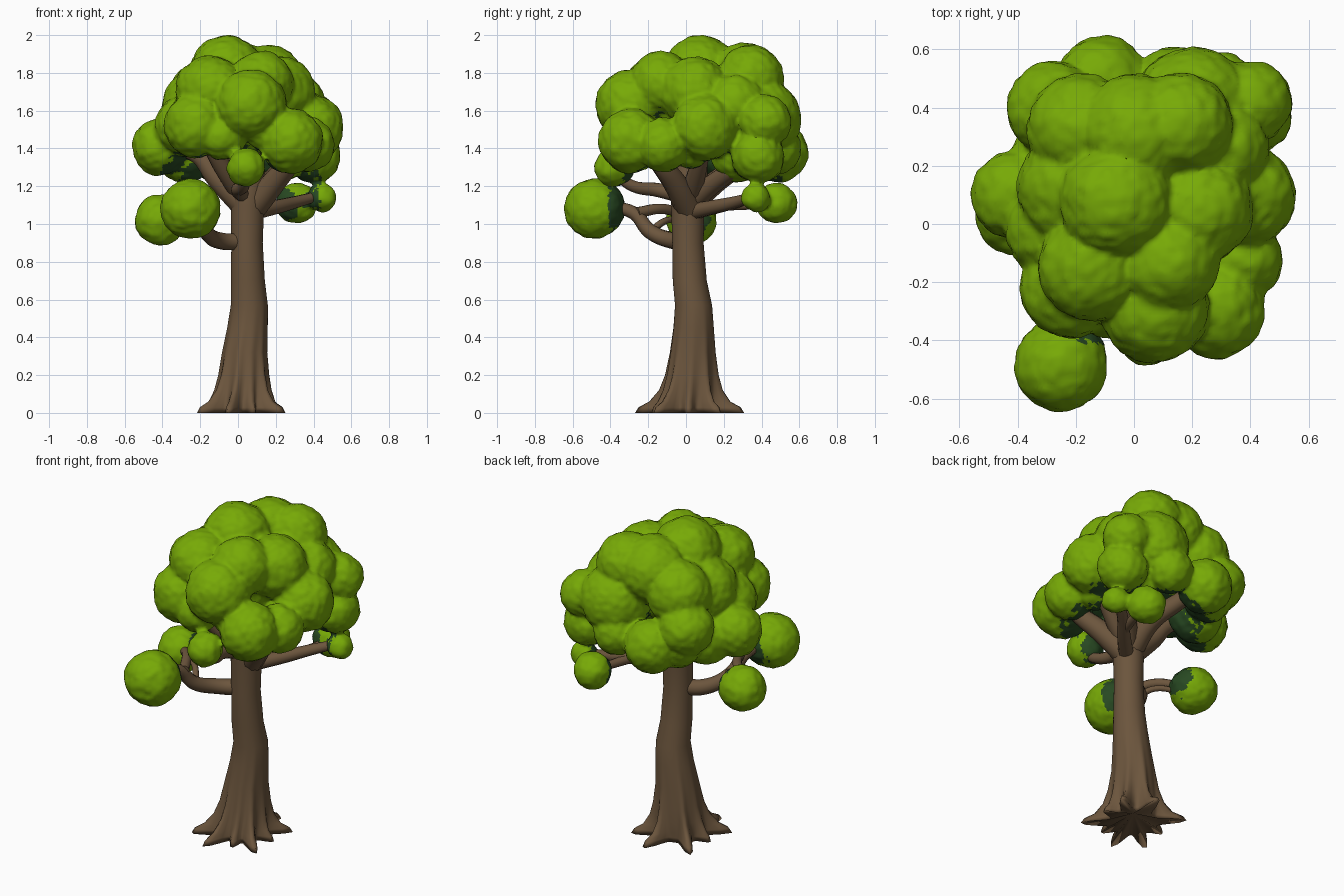
import bpy, bmesh, math
from mathutils import Vector, Matrix, noise

cube = bpy.data.objects.get("Cube")
if cube:
    bpy.data.objects.remove(cube, do_unlink=True)


def material(name, rgb):
    m = bpy.data.materials.new(name)
    m.use_nodes = True
    m.diffuse_color = (*rgb, 1)
    m.node_tree.nodes["Principled BSDF"].inputs["Base Color"].default_value = (*rgb, 1)
    return m


bark = material("brown bark", (0.15, 0.092, 0.047))
leaf = material("leaf green", (0.185, 0.4, 0.002))
shade_leaf = material("dark inner leaf green", (0.021, 0.066, 0.016))


def add_object(name, data, *mats):
    ob = bpy.data.objects.new(name, data)
    bpy.context.collection.objects.link(ob)
    for m in mats:
        data.materials.append(m)
    return ob


# Trunk: stacked rings (x, y, z, radius, root flare)
RINGS = [(.02, .02, .012, .135, .165), (.02, .02, .03, .135, .145), (.02, .02, .06, .137, .085),
         (.025, .025, .12, .134, .04), (.03, .03, .2, .126, .02), (.035, .035, .32, .116, .008),
         (.05, .04, .45, .106, .003), (.06, .04, .57, .098, 0), (.052, .02, .7, .09, 0),
         (.048, .01, .9, .083, 0), (.05, .01, 1.1, .088, 0), (.05, .015, 1.22, .1, 0),
         (.05, .03, 1.34, .085, 0), (.04, .05, 1.5, .06, 0)]
# Root directions in degrees and relative lengths
ROOTS = [(-2, .5), (36, .9), (78, 1.0), (135, 1.0), (178, .45), (217, .98),
         (255, 1.0), (288, .5), (319, 1.0)]
SIDES = 72


def root_shape(angle):
    total = 0
    for deg, length in ROOTS:
        d = math.remainder(angle - math.radians(deg), math.tau)
        total = max(total, length * math.exp(-(d / .16) ** 2))
    return total


bm = bmesh.new()
loops = []
for x, y, z, r, flare in RINGS:
    ring = []
    for i in range(SIDES):
        a = math.tau * i / SIDES
        rad = r + flare * root_shape(a)
        ring.append(bm.verts.new((x + rad * math.cos(a), y + rad * math.sin(a), z)))
    loops.append(ring)
for low, high in zip(loops, loops[1:]):
    for i in range(SIDES):
        j = (i + 1) % SIDES
        bm.faces.new((low[i], low[j], high[j], high[i]))
bm.faces.new(loops[-1])
# Hollow underside between the roots
centre = bm.verts.new((.02, .02, .06))
for i in range(SIDES):
    bm.faces.new((loops[0][(i + 1) % SIDES], loops[0][i], centre))
for v in loops[0]:
    v.co.z = 0
mesh = bpy.data.meshes.new("trunk")
bm.to_mesh(mesh)
bm.free()
trunk = add_object("trunk", mesh, bark)
for p in mesh.polygons:
    p.use_smooth = True


# Branches: tapered tubes through a few points
def branch(name, start, end, *points):
    cu = bpy.data.curves.new(name, 'CURVE')
    cu.dimensions = '3D'
    cu.bevel_depth = 1
    cu.bevel_resolution = 3
    cu.resolution_u = 6
    cu.use_fill_caps = True
    sp = cu.splines.new('BEZIER')
    sp.bezier_points.add(len(points) - 1)
    for i, (bp, co) in enumerate(zip(sp.bezier_points, points)):
        bp.co = co
        bp.handle_left_type = bp.handle_right_type = 'AUTO'
        bp.radius = start + (end - start) * i / (len(points) - 1)
    add_object(name, cu, bark)


branch("low_branch", .05, .03, (.05, .02, .91), (-.09, -.06, .91), (-.17, -.19, .96),
       (-.21, -.28, 1.06), (-.25, -.42, 1.09))
branch("low_branch_fork", .03, .025, (-.19, -.26, 1.06), (-.27, -.12, 1.08), (-.4, .01, 1.03))
branch("low_twig", .02, .015, (-.16, -.19, .96), (-.23, -.1, 1.02), (-.38, 0, 1.0))
branch("front_branch", .045, .025, (.05, .02, 1.14), (.0, -.15, 1.18), (.03, -.28, 1.2), (.04, -.38, 1.27))
branch("side_branch", .045, .025, (.06, .01, 1.06), (.2, .15, 1.09), (.32, .28, 1.12), (.43, .37, 1.15))
branch("side_branch_fork", .03, .02, (.24, .2, 1.1), (.28, .33, 1.1), (.31, .46, 1.11))
branch("left_limb", .075, .04, (.07, .02, 1.08), (.19, -.06, 1.22), (.28, -.15, 1.34), (.3, -.22, 1.45))
branch("outer_left_limb", .06, .04, (.07, .02, 1.13), (.22, .06, 1.28), (.36, .1, 1.45))
branch("right_limb", .07, .035, (.03, .01, 1.1), (-.11, .02, 1.24), (-.21, .05, 1.36), (-.38, .1, 1.42))
branch("front_right_limb", .06, .04, (.04, .02, 1.13), (-.08, -.1, 1.3), (-.18, -.2, 1.48))
branch("back_limb", .07, .04, (.05, .02, 1.1), (.03, .18, 1.24), (-.04, .32, 1.32), (-.1, .46, 1.38))
branch("back_left_limb", .06, .04, (.06, .02, 1.11), (.2, .18, 1.24), (.38, .38, 1.36))

# Foliage: round clumps (x, y, z, radius) fused into one surface
CLUMPS = [(-.25, -.485, 1.08, .157), (-.41, .03, 1.02, .132), (.44, .37, 1.14, .075),
          (.31, .48, 1.11, .106), (.04, -.38, 1.3, .1), (-.41, .1, 1.41, .148),
          (.28, -.29, 1.44, .168), (-.22, -.22, 1.52, .17), (.07, -.29, 1.63, .185),
          (-.15, -.15, 1.71, .18), (-.06, .08, 1.8, .195), (.01, .31, 1.755, .2),
          (.16, .34, 1.77, .175), (.4, .42, 1.54, .138), (.38, .1, 1.51, .175),
          (.4, .38, 1.36, .14), (-.11, .49, 1.38, .155), (-.28, .4, 1.5, .155),
          (.37, -.12, 1.42, .14), (.22, .05, 1.7, .185), (.2, .4, 1.56, .205),
          (-.2, .12, 1.62, .2), (.12, -.13, 1.74, .17), (.03, .08, 1.6, .25),
          (-.28, -.02, 1.52, .16), (-.18, .33, 1.67, .185), (.14, .48, 1.4, .13),
          (.3, .26, 1.63, .16), (-.28, .21, 1.37, .15), (.22, .28, 1.37, .145),
          (-.08, -.27, 1.46, .12), (.15, -.28, 1.5, .11), (-.21, .4, 1.39, .14),
          (.31, .02, 1.42, .12)]
bm = bmesh.new()
for x, y, z, r in CLUMPS:
    bmesh.ops.create_icosphere(bm, subdivisions=4, radius=r, matrix=Matrix.Translation((x, y, z)))
mesh = bpy.data.meshes.new("clumps")
bm.to_mesh(mesh)
bm.free()
foliage = add_object("foliage", mesh)
remesh = foliage.modifiers.new("fuse", 'REMESH')
remesh.mode = 'VOXEL'
remesh.voxel_size = .014
smooth = foliage.modifiers.new("soften", 'SMOOTH')
smooth.iterations = 2
bpy.context.view_layer.update()
fused = bpy.data.meshes.new_from_object(foliage.evaluated_get(bpy.context.evaluated_depsgraph_get()))
foliage.modifiers.clear()
foliage.data = fused
fused.name = "foliage"
for m in (leaf, shade_leaf):
    fused.materials.append(m)

# Leafy bumps, then dark colour on the faces turned toward the crown's heart
normals = [v.normal.copy() for v in fused.vertices]
for v, n in zip(fused.vertices, normals):
    v.co += n * (.003 + .006 * noise.noise(v.co * 28) + .008 * noise.noise(v.co * 9))
heart = Vector((-.03, .08, 1.08))
for p in fused.polygons:
    p.use_smooth = True
    inward = p.normal.dot((heart - p.center).normalized())
    limit = .38 if p.center.z > 1.22 else .52
    p.material_index = int(inward + .15 * noise.noise(p.center * 22) > limit)
